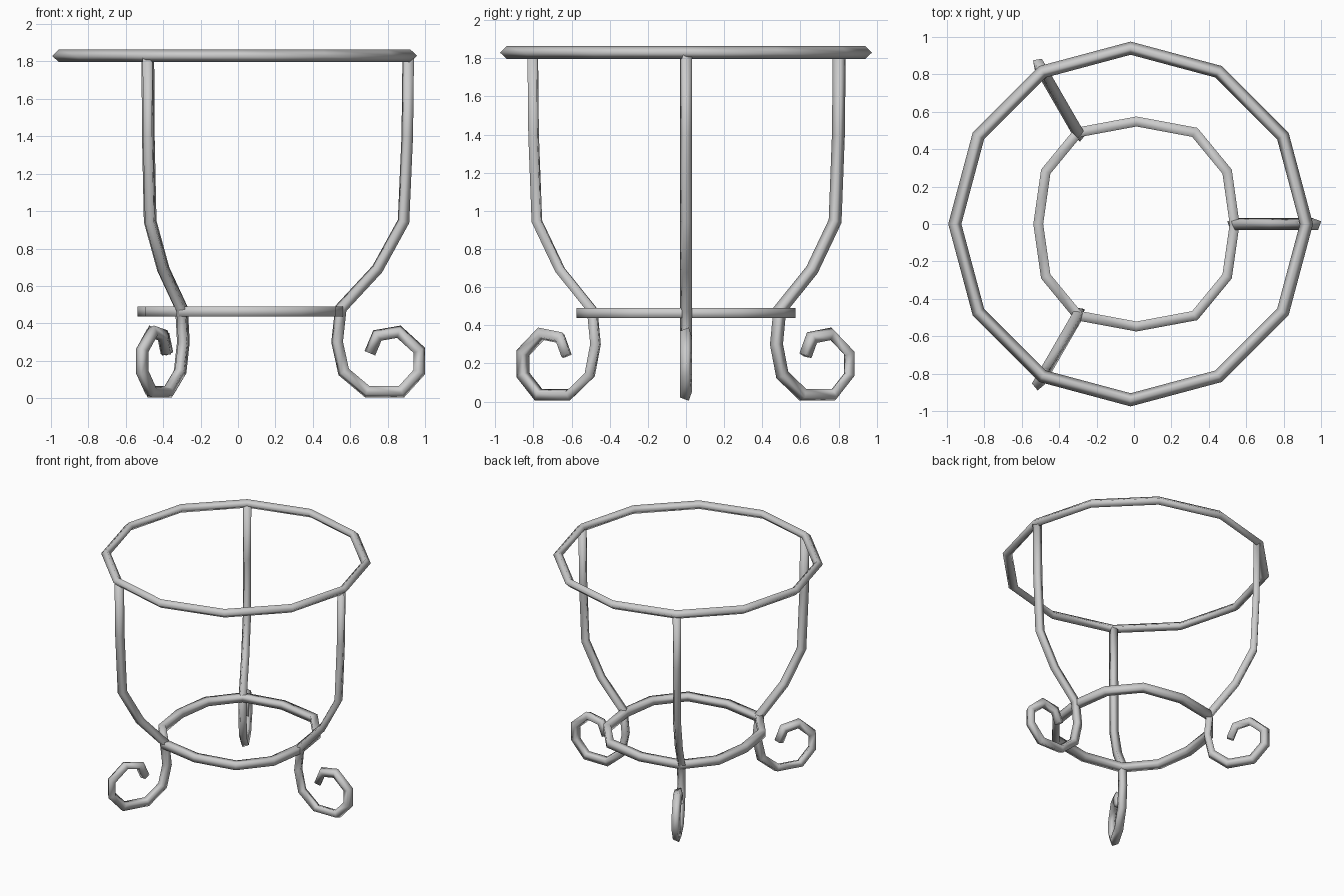
import bpy, bmesh, math
from mathutils import Vector, Matrix

if "Cube" in bpy.data.objects:
    bpy.data.objects.remove(bpy.data.objects["Cube"])


def rod(name, path, up, radius, sides, phase, closed=False):
    """Sweep a low-poly section along a flat path with mitred corners."""
    pts = [Vector(p) for p in path]
    up = Vector(up)
    n = len(pts)
    bm = bmesh.new()
    rings = []
    for i, p in enumerate(pts):
        a = (p - pts[i - 1]).normalized() if closed or i > 0 else None
        b = (pts[(i + 1) % n] - p).normalized() if closed or i < n - 1 else None
        a, b = a or b, b or a
        t = (a + b).normalized()
        side = t.cross(up) / max(t.dot(a), 0.5)
        ring = []
        for k in range(sides):
            ang = math.radians(phase) + 2 * math.pi * k / sides
            ring.append(bm.verts.new(p + radius * (up * math.cos(ang) + side * math.sin(ang))))
        rings.append(ring)
    for i in range(n if closed else n - 1):
        r, s = rings[i], rings[(i + 1) % n]
        for k in range(sides):
            j = (k + 1) % sides
            bm.faces.new((r[k], r[j], s[j], s[k]))
    if not closed:
        bm.faces.new(rings[0])
        bm.faces.new(rings[-1])
    bmesh.ops.recalc_face_normals(bm, faces=bm.faces)
    me = bpy.data.meshes.new(name)
    bm.to_mesh(me)
    bm.free()
    me.shade_smooth()
    ob = bpy.data.objects.new(name, me)
    bpy.context.collection.objects.link(ob)
    return ob


CX = -0.018  # axis of the stand

# Top ring, twelve straight segments
rod("top_ring",
    [(CX + 0.94 * math.cos(math.tau * i / 12), 0.94 * math.sin(math.tau * i / 12), 1.83) for i in range(12)],
    (0, 0, 1), 0.034, 4, 0, True)

# Lower ring, slightly oval
q = [(0.525, 0), (0.485, 0.28), (0.312, 0.49), (0, 0.548)]
half = q + [(-x, y) for x, y in q[-2::-1]]
loop = half + [(x, -y) for x, y in half[-2:0:-1]]
rod("lower_ring", [(x + 0.013, y, 0.463) for x, y in loop], (0, 0, 1), 0.037, 4, 45, True)

# Three scrolled legs around the axis
leg = [(0.91, 1.82), (0.905, 1.40), (0.885, 0.945), (0.745, 0.69), (0.55, 0.48),
       (0.53, 0.30), (0.565, 0.14), (0.69, 0.035), (0.875, 0.035), (0.97, 0.14),
       (0.97, 0.255), (0.86, 0.355), (0.745, 0.335), (0.705, 0.24)]
for i in range(3):
    ob = rod("leg_%d" % (i + 1), [(x - CX, 0, z) for x, z in leg], (0, 1, 0), 0.034, 4, -65)
    ob.data.transform(Matrix.Translation((CX, 0, 0)) @ Matrix.Rotation(math.tau * i / 3, 4, 'Z'))
